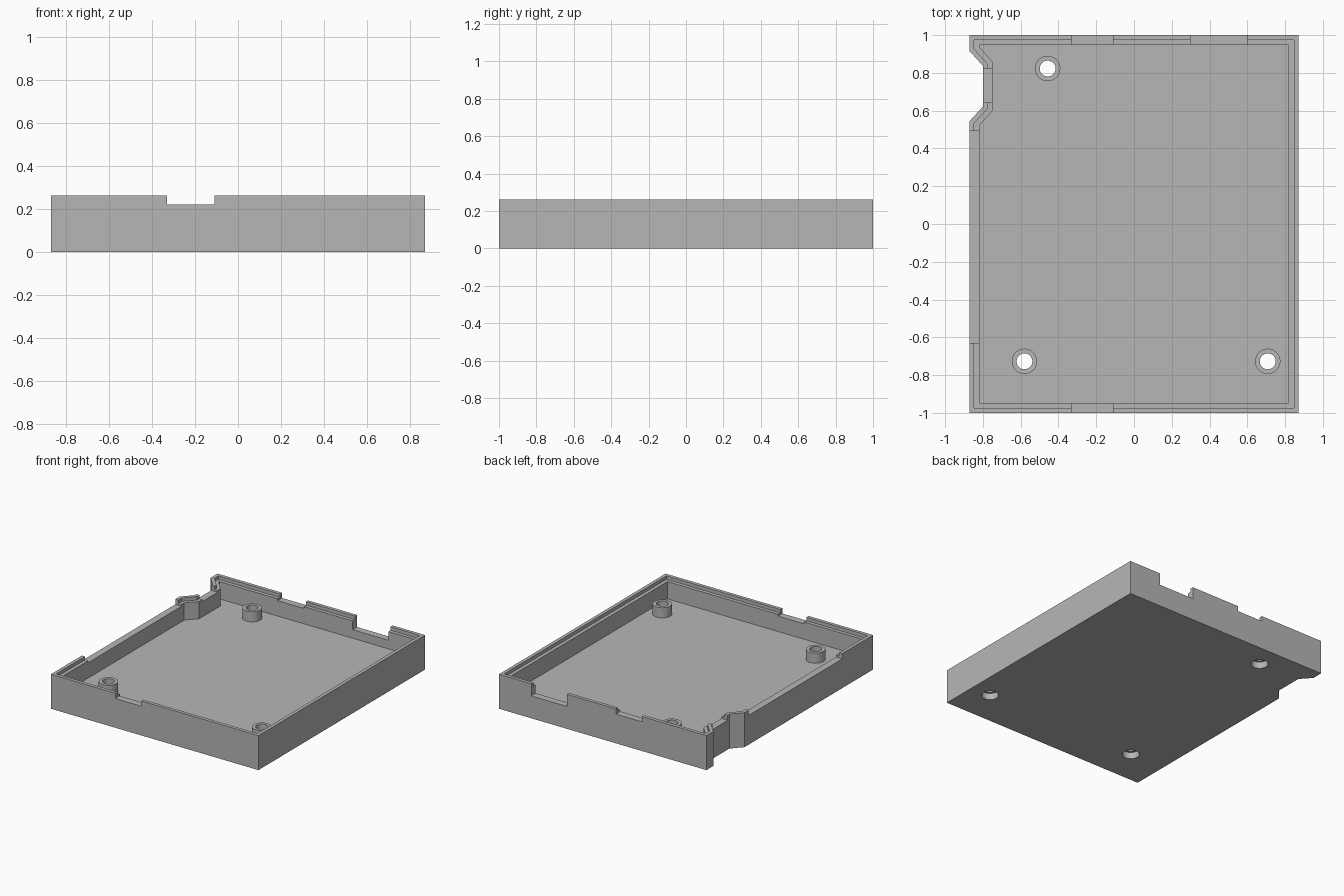
import bpy
import bmesh
from mathutils import Vector

cube = bpy.data.objects.get("Cube")
if cube:
    bpy.data.objects.remove(cube, do_unlink=True)

HEIGHT, FLOOR, LEDGE, NOTCH = 0.262, 0.105, 0.236, 0.222
WALL, LIP = 0.053, 0.026

grey = bpy.data.materials.new("matte_grey")
grey.use_nodes = True
grey.diffuse_color = (0.47, 0.47, 0.47, 1)
grey.node_tree.nodes["Principled BSDF"].inputs["Base Color"].default_value = grey.diffuse_color


def make_object(name, bm):
    bmesh.ops.recalc_face_normals(bm, faces=bm.faces)
    mesh = bpy.data.meshes.new(name)
    bm.to_mesh(mesh)
    bm.free()
    mesh.materials.append(grey)
    obj = bpy.data.objects.new(name, mesh)
    bpy.context.collection.objects.link(obj)
    return obj


def prism(name, points, z0, z1):
    bm = bmesh.new()
    base = bm.faces.new([bm.verts.new((x, y, z0)) for x, y in points])
    top = bmesh.ops.extrude_face_region(bm, geom=[base])["geom"]
    verts = [v for v in top if isinstance(v, bmesh.types.BMVert)]
    bmesh.ops.translate(bm, verts=verts, vec=(0, 0, z1 - z0))
    return make_object(name, bm)


def box(name, x0, x1, y0, y1, z0, z1):
    return prism(name, [(x0, y0), (x1, y0), (x1, y1), (x0, y1)], z0, z1)


def cylinder(name, centre, radius, z0, z1):
    bm = bmesh.new()
    bmesh.ops.create_cone(bm, cap_ends=True, segments=40, radius1=radius,
                          radius2=radius, depth=z1 - z0)
    bmesh.ops.translate(bm, verts=bm.verts, vec=(*centre, (z0 + z1) / 2))
    return make_object(name, bm)


def inset(points, dist):
    """Move every edge of a counter-clockwise outline inwards."""
    result = []
    for i, p in enumerate(points):
        p = Vector(p)
        a = (p - Vector(points[i - 1])).normalized()
        b = (Vector(points[(i + 1) % len(points)]) - p).normalized()
        na, nb = Vector((-a.y, a.x)), Vector((-b.y, b.x))
        result.append(p + (na + nb) * dist / (1 + na.dot(nb)))
    return result


def combine(target, tool, operation):
    mod = target.modifiers.new("combine", "BOOLEAN")
    mod.object, mod.operation, mod.solver = tool, operation, "EXACT"
    bpy.context.view_layer.update()
    graph = bpy.context.evaluated_depsgraph_get()
    mesh = bpy.data.meshes.new_from_object(target.evaluated_get(graph))
    target.modifiers.clear()
    target.data = mesh
    bpy.data.objects.remove(tool, do_unlink=True)


# Tray with a jog in one side wall
outline = [(0.872, -1), (0.872, 1), (-0.872, 1), (-0.872, 0.917), (-0.8, 0.837),
           (-0.8, 0.622), (-0.872, 0.543), (-0.872, -1)]
tray = prism("enclosure_tray", outline, 0, HEIGHT)
combine(tray, prism("cavity", inset(outline, WALL), FLOOR, 0.5), "DIFFERENCE")
combine(tray, prism("rim_step", inset(outline, LIP), LEDGE, 0.5), "DIFFERENCE")

# Connector openings in the rim: x range, y range, bottom height
openings = [
    (-0.33, -0.11, -1.1, -0.93, NOTCH),
    (-0.33, -0.11, 0.93, 1.1, NOTCH),
    (0.3, 0.6, 0.93, 1.1, 0.17),
    (-0.95, -0.81, -0.63, 0.493, NOTCH),
    (-0.86, -0.73, 0.642, 0.822, NOTCH),
]
for x0, x1, y0, y1, z in openings:
    combine(tray, box("opening", x0, x1, y0, y1, z, 0.5), "DIFFERENCE")

# Screw posts with through holes and recesses underneath
for centre in [(-0.457, 0.823), (-0.58, -0.727), (0.708, -0.727)]:
    combine(tray, cylinder("post", centre, 0.067, 0.08, 0.182), "UNION")
    combine(tray, cylinder("hole", centre, 0.042, -0.1, 0.4), "DIFFERENCE")
    combine(tray, cylinder("recess", centre, 0.06, -0.1, 0.05), "DIFFERENCE")

# Smooth round walls, keep edges sharp
bpy.ops.object.select_all(action="DESELECT")
tray.select_set(True)
bpy.context.view_layer.objects.active = tray
bpy.ops.object.shade_smooth_by_angle(angle=0.5)
